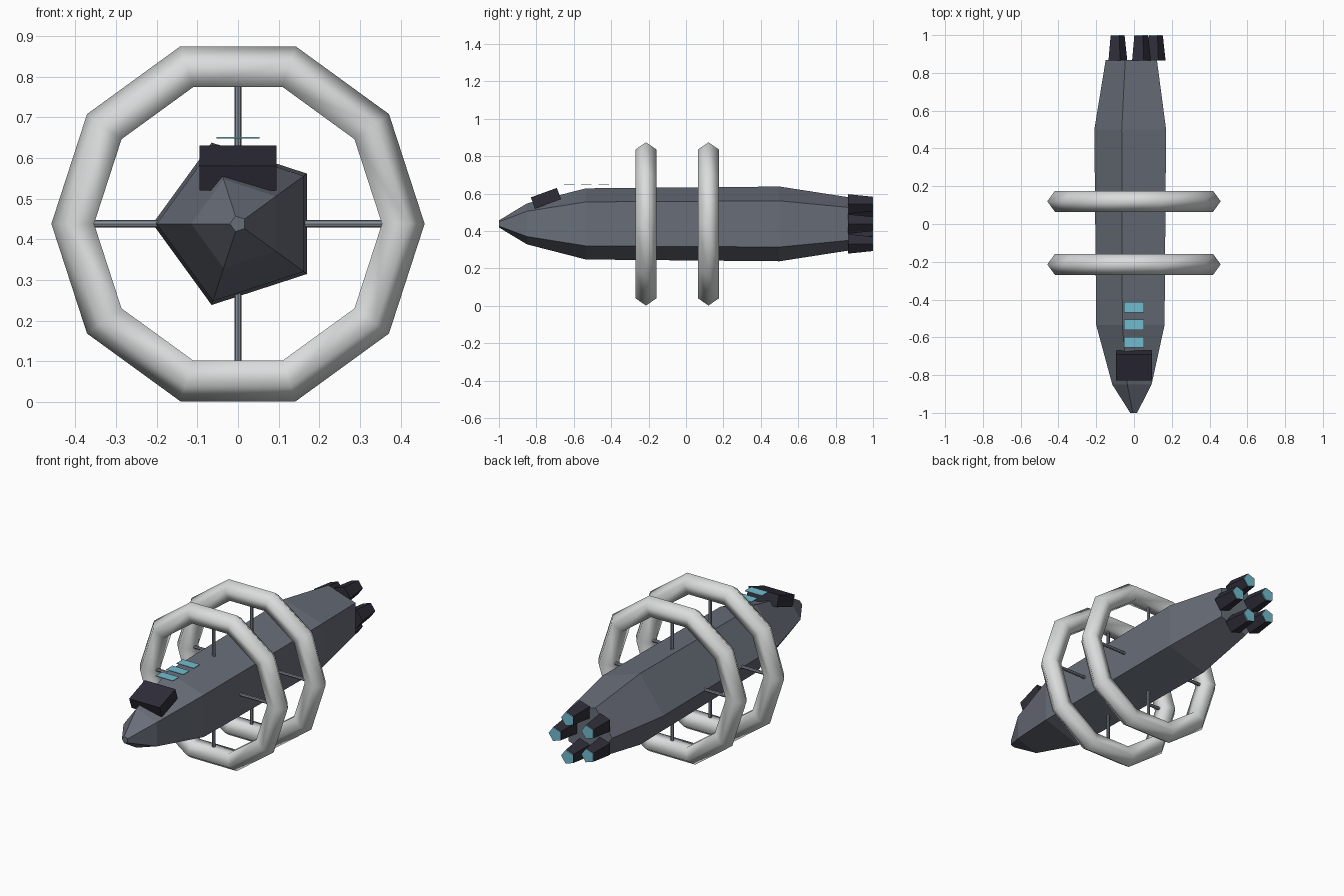
import bpy, bmesh
from math import cos, sin, pi, radians

cube = bpy.data.objects.get("Cube")
if cube:
    bpy.data.objects.remove(cube, do_unlink=True)

AXIS_Z = 0.438  # height of the ship's long axis


def material(name, rgb):
    m = bpy.data.materials.new(name)
    m.use_nodes = True
    m.diffuse_color = (*rgb, 1)
    bsdf = next(n for n in m.node_tree.nodes if n.type == 'BSDF_PRINCIPLED')
    bsdf.inputs["Base Color"].default_value = (*rgb, 1)
    return m


hull_grey = material("hull grey", (0.14, 0.155, 0.19))
ring_white = material("ring white", (0.70, 0.72, 0.72))
strut_grey = material("strut grey", (0.25, 0.28, 0.33))
dark_metal = material("dark metal", (0.028, 0.026, 0.04))
glow_cyan = material("glow cyan", (0.17, 0.50, 0.62))


def loft(name, stations, mat, x=0, z=AXIS_Z, phase=0, sides=5):
    """Closed flat-faced body along y from (y, radius) stations."""
    bm = bmesh.new()
    rings = []
    for y, r in stations:
        angles = [phase + 2 * pi * i / sides for i in range(sides)]
        rings.append([bm.verts.new((r * cos(a), y, r * sin(a))) for a in angles])
    for a, b in zip(rings, rings[1:]):
        for i in range(sides):
            j = (i + 1) % sides
            bm.faces.new((a[i], a[j], b[j], b[i]))
    bm.faces.new(rings[0])
    bm.faces.new(rings[-1])
    bmesh.ops.recalc_face_normals(bm, faces=bm.faces)
    mesh = bpy.data.meshes.new(name)
    bm.to_mesh(mesh)
    bm.free()
    obj = bpy.data.objects.new(name, mesh)
    obj.location = (x, 0, z)
    mesh.materials.append(mat)
    bpy.context.collection.objects.link(obj)
    return obj


def finish(name, mat):
    obj = bpy.context.object
    obj.name = name
    obj.data.materials.append(mat)
    return obj


def box(name, loc, size, mat, tilt=0):
    bpy.ops.mesh.primitive_cube_add(size=1, location=loc, rotation=(tilt, 0, 0))
    obj = finish(name, mat)
    obj.scale = size
    return obj


# Five-sided hull with tapered nose and tail
loft("hull", [(-1, 0.02), (-0.85, 0.115), (-0.535, 0.2), (0.5, 0.21), (0.868, 0.15)],
     hull_grey, phase=pi)

# Cockpit block and roof windows
box("cockpit", (0, -0.749, 0.575), (0.189, 0.148, 0.064), dark_metal, radians(20))
for i in range(3):
    box(f"window_{i + 1}", (0, -0.625 + i * 0.0925, 0.65), (0.106, 0.056, 0.004), glow_cyan)

# Habitat rings, each held by four struts
for label, y in (("front", -0.214), ("rear", 0.12)):
    bpy.ops.mesh.primitive_torus_add(
        major_segments=10, minor_segments=5, major_radius=0.401, minor_radius=0.058,
        location=(0, y, AXIS_Z), rotation=(pi / 2, 0, 0))
    finish(f"{label}_ring", ring_white)
    bpy.ops.object.shade_smooth()
    for k in range(4):
        a = k * pi / 2
        bpy.ops.mesh.primitive_cylinder_add(
            vertices=8, radius=0.009, depth=0.28, rotation=(0, a, 0),
            location=(0.24 * sin(a), y, AXIS_Z + 0.24 * cos(a)))
        finish(f"{label}_strut_{k + 1}", strut_grey)

# Five engines with glowing exhaust plates
for k in range(5):
    a = 2 * pi * k / 5
    x, z = 0.112 * cos(a), AXIS_Z + 0.112 * sin(a)
    loft(f"engine_{k + 1}", [(0.866, 0.055), (0.996, 0.041)], dark_metal, x, z)
    loft(f"exhaust_{k + 1}", [(0.996, 0.04), (1.0, 0.04)], glow_cyan, x, z)
